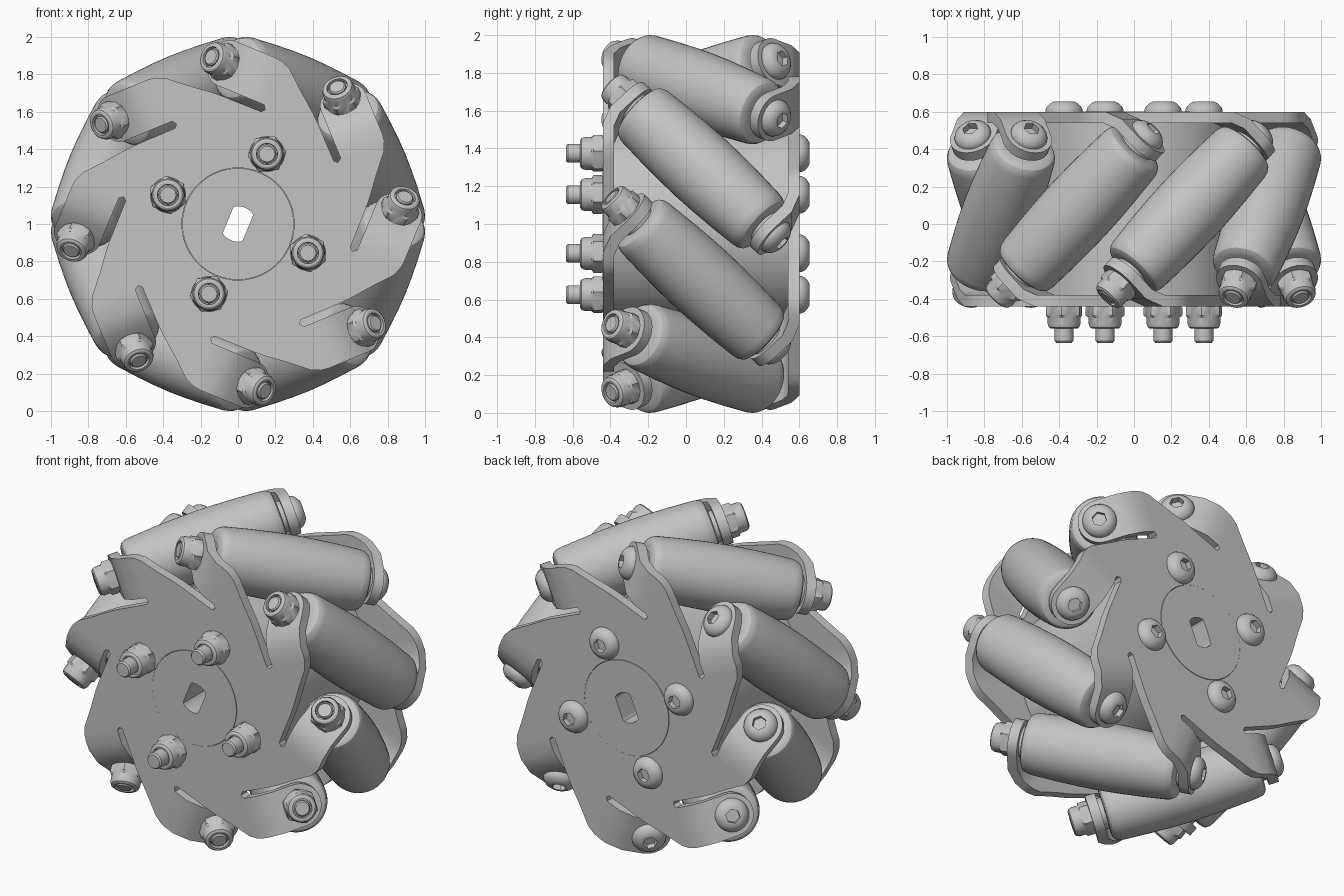
import bpy
import bmesh
from math import radians, pi, cos, sin, sqrt
from mathutils import Matrix, Vector

cube = bpy.data.objects.get("Cube")
if cube:
    bpy.data.objects.remove(cube)

# One grey for the whole wheel
grey = bpy.data.materials.new("plain_grey")
grey.use_nodes = True
COLOUR = (0.55, 0.55, 0.55, 1)
grey.diffuse_color = COLOUR
grey.node_tree.nodes["Principled BSDF"].inputs["Base Color"].default_value = COLOUR

COUNT = 8            # rollers
STEP = 2 * pi / COUNT
RC = 0.77            # distance of roller axes from the wheel axis
PLATE = 0.49         # plate mid-plane, measured from the wheel middle
THICK = 0.06
TAB = 0.523          # tab mid-plane along the roller axis
TAB_HALF = 0.128

# Wheel frame: local z points to the front, local x/y span the wheel face
WHEEL = (Matrix.Translation((0, 0.08, 1)) @ Matrix.Rotation(pi / 2, 4, 'X')
         @ Matrix.Rotation(radians(67.5), 4, 'Z'))
FLIP = Matrix.Rotation(pi, 4, 'X')
TILT = Matrix.Translation((RC, 0, 0)) @ Matrix.Rotation(-pi / 4, 4, 'X')


def spin(k, step=STEP):
    return Matrix.Rotation(k * step, 4, 'Z')


def finish(bm, name):
    bmesh.ops.recalc_face_normals(bm, faces=bm.faces)
    mesh = bpy.data.meshes.new(name)
    bm.to_mesh(mesh)
    bm.free()
    mesh.materials.append(grey)
    return mesh


def smooth(mesh):
    mesh.shade_smooth()
    mesh.set_sharp_from_angle(angle=radians(32))


def place(name, mesh, matrix):
    ob = bpy.data.objects.new(name, mesh)
    bpy.context.scene.collection.objects.link(ob)
    ob.matrix_world = matrix
    return ob


def round_ring(r, a):
    return r


def hex_ring(r, a):
    return r * cos(pi / 6) / cos(a % (pi / 3) - pi / 6)


def flat_ring(r, a):
    # circle cut by two parallel flats
    return min(r, 0.6 * r / max(abs(sin(a)), 0.01))


def lathe(name, rings, seg=24, closed=False):
    """Skin rings of (radius, height[, shape]) along z; cap or join the ends."""
    bm = bmesh.new()
    loops = []
    for r, z, *shape in rings:
        f = shape[0] if shape else round_ring
        angs = [2 * pi * i / seg for i in range(seg)]
        loops.append([bm.verts.new((f(r, a) * cos(a), f(r, a) * sin(a), z)) for a in angs])
    pairs = list(zip(loops, loops[1:]))
    if closed:
        pairs.append((loops[-1], loops[0]))
    else:
        bm.faces.new(loops[0])
        bm.faces.new(loops[-1])
    for lo, hi in pairs:
        for i in range(seg):
            j = (i + 1) % seg
            bm.faces.new((lo[i], lo[j], hi[j], hi[i]))
    mesh = finish(bm, name)
    smooth(mesh)
    return mesh


def plate_mesh():
    """Slotted disc whose eight tabs bend inward, square to the roller axes."""
    bm = bmesh.new()
    slot_end = Vector((0.62, 0.10, PLATE))
    slot_low = [Vector((0.602, 0.115, PLATE)), Vector((0.6, 0.33, PLATE))]
    shoulder = [(0.70, -0.145), (0.78, -0.045), (0.835, 0.02), (0.87, 0.06),
                (0.892, 0.11), (RC + TAB_HALF, 0.15), (RC + TAB_HALF, 0.2)]
    slot_top = [(RC - TAB_HALF, 0.2), (RC - TAB_HALF, 0.115)]
    start = math_angle = slot_end.xy.angle_signed(Vector((1, 0)))
    arc = []
    for i in range(9):
        a = start - STEP * i / 8
        arc.append(Vector((0.3 * cos(a), 0.3 * sin(a), PLATE)))
    flat = arc + [spin(-1) @ p for p in [slot_end] + slot_low]
    flat += [Vector((x, y, PLATE)) for x, y in shoulder + slot_top] + [slot_end]
    # tab outline in the tilted frame
    lobe = [Vector((TAB_HALF * cos(pi * i / 16), TAB_HALF * sin(pi * i / 16), TAB))
            for i in range(17)]
    tab = [Vector((TAB_HALF, -0.12, TAB))] + lobe + [Vector((-TAB_HALF, -0.12, TAB))]
    tab = [TILT @ p for p in tab]
    bend = [Vector((x, y, PLATE)) for x, y in (shoulder[-1], slot_top[0])]
    strip = [bend[0], tab[0], tab[-1], bend[1]]
    for k in range(COUNT):
        for poly in (flat, strip, tab):
            bm.faces.new([bm.verts.new(spin(k) @ p) for p in poly])
    bmesh.ops.remove_doubles(bm, verts=bm.verts, dist=0.0005)
    mesh = finish(bm, "plate_sheet")
    # thicken the sheet and keep the result as a mesh
    ob = place("plate_sheet", mesh, Matrix())
    mod = ob.modifiers.new("thickness", 'SOLIDIFY')
    mod.thickness = THICK
    mod.offset = 0
    mod.use_even_offset = True
    deps = bpy.context.evaluated_depsgraph_get()
    solid = bpy.data.meshes.new_from_object(ob.evaluated_get(deps))
    bpy.data.objects.remove(ob)
    smooth(solid)
    return solid


# Side plates: the back one is the front one turned over
plate = plate_mesh()
place("front_plate", plate, WHEEL)
place("back_plate", plate, WHEEL @ FLIP)

# Drum between the plates and hub with the shaft hole
drum = lathe("drum", [(0.55, -0.47), (0.55, 0.47), (0.29, 0.47), (0.29, -0.47)], 64, True)
place("drum", drum, WHEEL)
hub_end = PLATE + THICK / 2 + 0.002
hub = lathe("hub", [(0.298, -hub_end), (0.298, hub_end),
                    (0.095, hub_end, flat_ring), (0.095, -hub_end, flat_ring)], 64, True)
place("hub", hub, WHEEL)

# Shared fastener shapes, built upward from z = 0
nut = lathe("nut", [(0.095, 0), (0.104, 0.006, hex_ring), (0.104, 0.05, hex_ring),
                    (0.088, 0.06), (0.088, 0.095), (0.081, 0.113), (0.07, 0.12),
                    (0.057, 0.12), (0.055, 0.1)])
head = lathe("screw_head", [(0.1, 0), (0.1, 0.01), (0.092, 0.028), (0.075, 0.044),
                            (0.055, 0.055), (0.043, 0.055, hex_ring),
                            (0.043, 0.02, hex_ring)])
axle = lathe("axle", [(0.047, -0.56), (0.047, 0.667), (0.04, 0.675)])
stud = lathe("stud", [(0.05, -0.5), (0.05, 0.705), (0.042, 0.715)])
spacer = lathe("spacer", [(0.095, 0.45), (0.095, TAB - THICK / 2)])

# Barrel roller with rounded ends
half = [(0.2, 0), (0.198, 0.12), (0.192, 0.26), (0.182, 0.41), (0.177, 0.437),
        (0.165, 0.457), (0.145, 0.467), (0.12, 0.469)]
roller = lathe("roller", [(r, -z) for r, z in reversed(half[1:])] + half, 48)

for k in range(COUNT):
    pose = WHEEL @ spin(k) @ TILT
    tag = f"_{k + 1}"
    place("roller" + tag, roller, pose)
    place("roller_axle" + tag, axle, pose)
    place("front_spacer" + tag, spacer, pose)
    place("back_spacer" + tag, spacer, pose @ FLIP)
    tab_face = Matrix.Translation((0, 0, TAB + THICK / 2))
    place("roller_nut" + tag, nut, pose @ tab_face)
    place("roller_screw_head" + tag, head, pose @ FLIP @ tab_face)

# Four long screws through the wheel body
for k in range(4):
    pose = WHEEL @ spin(k, pi / 2) @ Matrix.Translation((0.405, 0, 0))
    tag = f"_{k + 1}"
    face = Matrix.Translation((0, 0, PLATE + THICK / 2))
    place("body_stud" + tag, stud, pose)
    place("body_nut" + tag, nut, pose @ face)
    place("body_screw_head" + tag, head, pose @ FLIP @ face)
